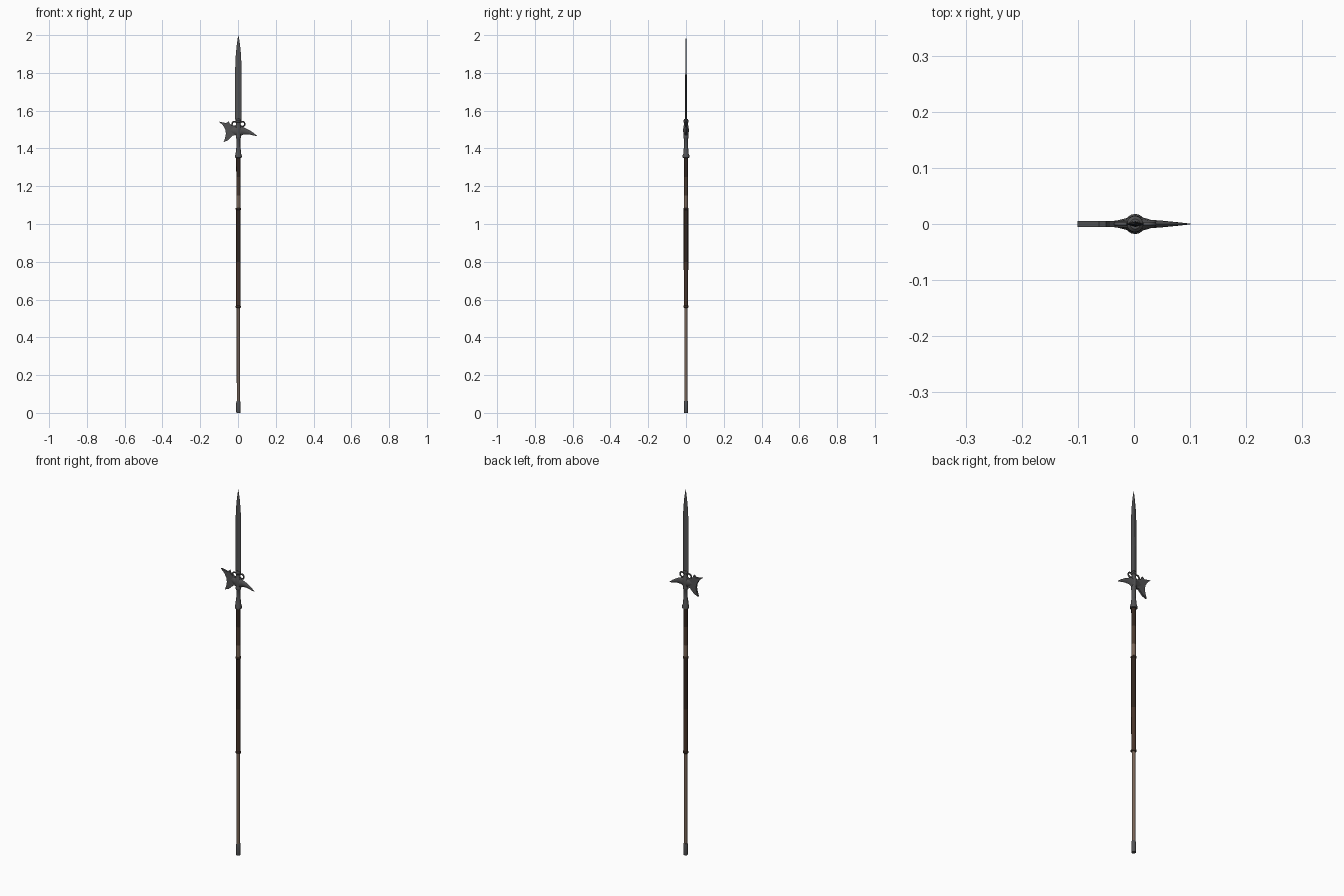
import bpy, bmesh, math

if "Cube" in bpy.data.objects:
    bpy.data.objects.remove(bpy.data.objects["Cube"])

CX = 0.002  # shaft axis


def mat(name, r, g, b):
    m = bpy.data.materials.new(name)
    m.diffuse_color = (r, g, b, 1)
    m.use_nodes = True
    m.node_tree.nodes["Principled BSDF"].inputs["Base Color"].default_value = m.diffuse_color
    return m


steel = mat("dark_steel", 0.085, 0.085, 0.088)
tan = mat("worn_wood", 0.19, 0.13, 0.095)
brown = mat("stained_wood", 0.07, 0.042, 0.028)
leather = mat("brown_leather", 0.065, 0.035, 0.023)
dark = mat("dark_leather", 0.032, 0.019, 0.013)


def finish(name, bm, mats, smooth=True, rule=None):
    bmesh.ops.recalc_face_normals(bm, faces=bm.faces)
    me = bpy.data.meshes.new(name)
    bm.to_mesh(me)
    bm.free()
    ob = bpy.data.objects.new(name, me)
    bpy.context.collection.objects.link(ob)
    for m in mats:
        me.materials.append(m)
    for p in me.polygons:
        p.use_smooth = smooth
        if rule:
            p.material_index = rule(p.center)
    if smooth:
        bpy.ops.object.select_all(action='DESELECT')
        bpy.context.view_layer.objects.active = ob
        ob.select_set(True)
        bpy.ops.object.shade_smooth_by_angle(angle=math.radians(35))
    return ob


def loft(name, rings, mats, **kw):
    """Skin a list of equal-length point rings and cap both ends."""
    bm = bmesh.new()
    vs = [[bm.verts.new(p) for p in r] for r in rings]
    n = len(vs[0])
    for a, b in zip(vs, vs[1:]):
        for i in range(n):
            j = (i + 1) % n
            bm.faces.new((a[i], a[j], b[j], b[i]))
    bm.faces.new(vs[0])
    bm.faces.new(vs[-1])
    return finish(name, bm, mats, **kw)


def lathe(name, prof, mats, n=16, **kw):
    """Turn a (radius, z) profile about the shaft axis."""
    rings = [[(CX + r * math.cos(2 * math.pi * i / n), r * math.sin(2 * math.pi * i / n), z)
              for i in range(n)] for r, z in prof]
    return loft(name, rings, mats, **kw)


# shaft: bare wood, leather grip, upper wood
lathe("lower_shaft", [(0.0085, 0.03), (0.009, 0.57)], [tan])
lathe("grip_wrap", [(0.0115, 0.56), (0.012, 0.8), (0.012, 1.08)], [leather, dark],
      rule=lambda c: int(c.z > 0.8))
lathe("upper_shaft", [(0.0105, 1.07), (0.011, 1.15), (0.011, 1.25), (0.012, 1.36)],
      [tan, brown, dark], rule=lambda c: 0 if c.z < 1.15 else 1 if c.z < 1.25 else 2)

# bands on the shaft and foot cap
for name, z in (("lower_band", 0.562), ("upper_band", 1.08)):
    lathe(name, [(0.011, z - 0.006), (0.0145, z - 0.003), (0.0145, z + 0.003), (0.011, z + 0.006)], [brown])
lathe("foot_cap", [(0.0105, 0), (0.0115, 0.005), (0.0115, 0.055), (0.0095, 0.063)], [steel])

# socket with flared foot, swelling body and top collar
lathe("socket", [(0.013, 1.35), (0.018, 1.352), (0.018, 1.362), (0.0145, 1.372), (0.0125, 1.395),
                 (0.010, 1.41), (0.010, 1.45), (0.0135, 1.457), (0.0135, 1.465), (0.012, 1.47),
                 (0.0145, 1.485), (0.015, 1.50), (0.0135, 1.517), (0.0105, 1.525), (0.0105, 1.537),
                 (0.0145, 1.541), (0.0145, 1.549), (0.009, 1.555)], [steel])

# spear blade: diamond section
blade = [(1.545, 0.015, 0.006), (1.56, 0.0175, 0.0055), (1.70, 0.0175, 0.0045), (1.84, 0.0165, 0.0037),
         (1.90, 0.0135, 0.003), (1.95, 0.0085, 0.0022), (1.98, 0.004, 0.0014), (2.0, 0.0004, 0.0003)]
loft("spear_blade", [[(CX + w, 0, z), (CX, t, z), (CX - w, 0, z), (CX, -t, z)] for z, w, t in blade],
     [steel], smooth=False)

# axe blade: crescent outline with concave cutting edge
outline = [(0.0, 1.515), (-0.02, 1.518), (-0.033, 1.522), (-0.043, 1.532), (-0.05, 1.545),
           (-0.062, 1.534), (-0.08, 1.538), (-0.101, 1.542), (-0.08, 1.523), (-0.067, 1.50),
           (-0.064, 1.478), (-0.068, 1.457), (-0.076, 1.434), (-0.053, 1.443), (-0.038, 1.457),
           (-0.026, 1.469), (0.0, 1.472)]
bm = bmesh.new()
face = bm.faces.new([bm.verts.new((x, -0.005, z)) for x, z in outline])
ext = bmesh.ops.extrude_face_region(bm, geom=[face])
for v in [g for g in ext["geom"] if isinstance(g, bmesh.types.BMVert)]:
    v.co.y = 0.005
bmesh.ops.triangulate(bm, faces=[f for f in bm.faces if len(f.verts) > 4])
finish("axe_blade", bm, [steel], smooth=False)

# back spike, and the flare joining the axe to the socket: (x, bottom, top, half thickness)
parts = {
    "back_spike": [(0.0, 1.466, 1.52, 0.014), (0.018, 1.468, 1.518, 0.011), (0.03, 1.474, 1.511, 0.0075),
                   (0.055, 1.475, 1.5, 0.0055), (0.08, 1.469, 1.484, 0.003), (0.101, 1.4655, 1.467, 0.0006)],
    "axe_root": [(0.0, 1.468, 1.519, 0.014), (-0.015, 1.47, 1.517, 0.010), (-0.03, 1.475, 1.515, 0.0062),
                 (-0.045, 1.48, 1.511, 0.005)]}
for name, secs in parts.items():
    rings = []
    for x, lo, hi, t in secs:
        c, h = (lo + hi) / 2, (hi - lo) / 2
        rings.append([(x, t * sy, c + h * sz) for sy, sz in
                      ((0, 1), (.75, .65), (1, 0), (.75, -.65), (0, -1), (-.75, -.65), (-1, 0), (-.75, .65))])
    loft(name, rings, [steel])

# small pierced loops beside the blade base
for side, name in ((-1, "left_loop"), (1, "right_loop")):
    bpy.ops.mesh.primitive_torus_add(major_segments=16, minor_segments=8, major_radius=0.013,
                                     minor_radius=0.004, rotation=(math.pi / 2, 0, 0),
                                     location=(CX + side * 0.021, 0, 1.529))
    ob = bpy.context.object
    ob.name = name
    ob.data.materials.append(steel)
    bpy.ops.object.shade_smooth()
